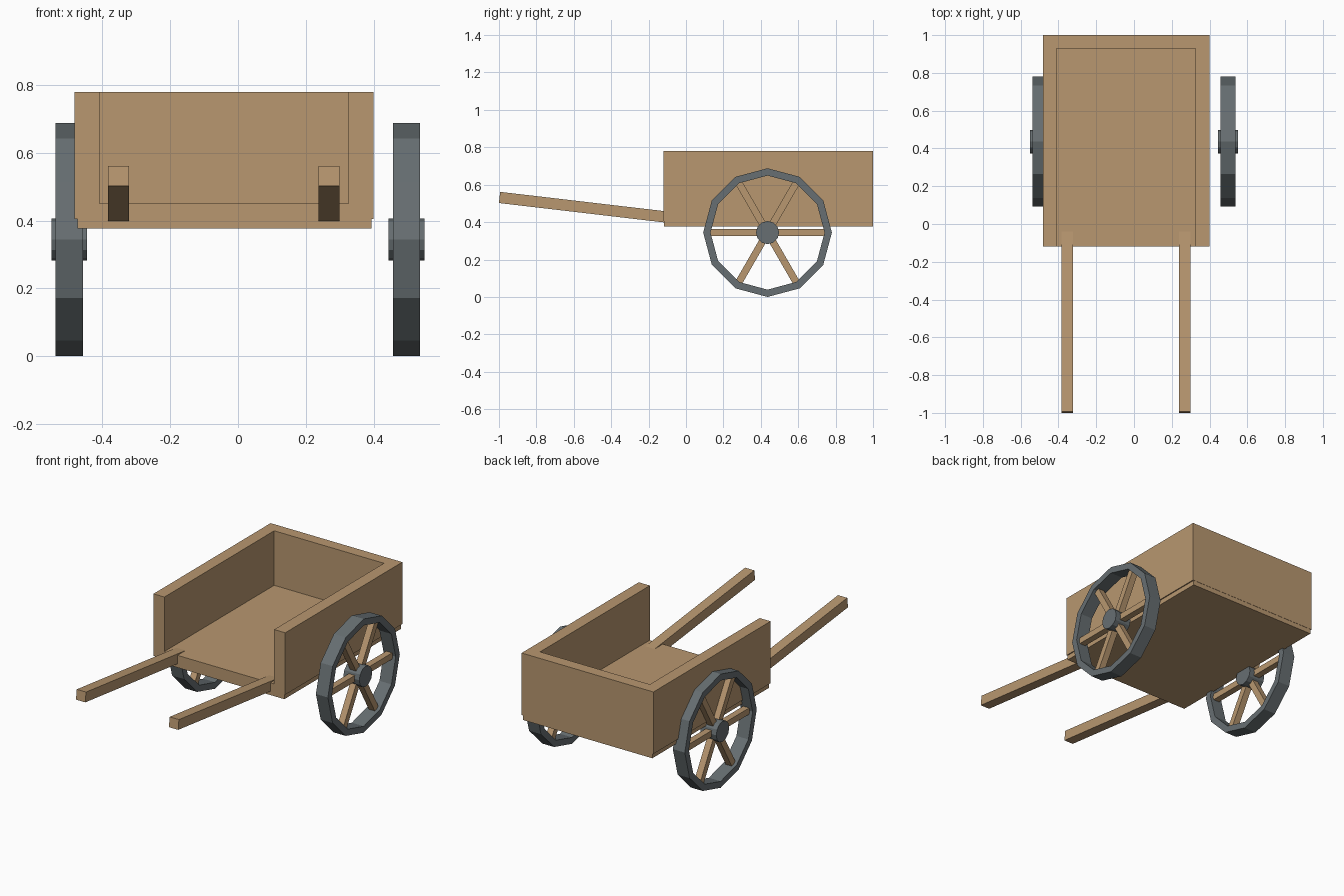
import bpy, bmesh
from math import cos, sin, pi, atan2, hypot
from mathutils import Matrix, Vector

if "Cube" in bpy.data.objects:
    bpy.data.objects.remove(bpy.data.objects["Cube"])


def material(name, color):
    m = bpy.data.materials.new(name)
    m.diffuse_color = color
    m.use_nodes = True
    m.node_tree.nodes["Principled BSDF"].inputs["Base Color"].default_value = m.diffuse_color
    return m


WOOD = material("wood", (0.48, 0.31, 0.162, 1))
IRON = material("iron", (0.135, 0.158, 0.168, 1))


def finish(name, bm, mat):
    bmesh.ops.recalc_face_normals(bm, faces=bm.faces)
    me = bpy.data.meshes.new(name)
    bm.to_mesh(me)
    bm.free()
    me.materials.append(mat)
    ob = bpy.data.objects.new(name, me)
    bpy.context.collection.objects.link(ob)
    return ob


def add_box(bm, center, size, rot_x=0.0):
    mat = Matrix.Translation(center) @ Matrix.Rotation(rot_x, 4, 'X') @ Matrix.Diagonal((*size, 1))
    bmesh.ops.create_cube(bm, size=1, matrix=mat)


def extrude_profile(name, points, height, mat):
    bm = bmesh.new()
    face = bm.faces.new([bm.verts.new(p) for p in points])
    ext = bmesh.ops.extrude_face_region(bm, geom=[face])
    verts = [v for v in ext["geom"] if isinstance(v, bmesh.types.BMVert)]
    bmesh.ops.translate(bm, verts=verts, vec=(0, 0, height))
    return finish(name, bm, mat)


# Floor of the cart
bm = bmesh.new()
add_box(bm, (-0.04, 0.44, 0.413), (0.867, 1.117, 0.074))
finish("floor", bm, WOOD)

# U-shaped walls, open at the front
x0, x1, y0, y1 = -0.482, 0.40, -0.12, 1.0
i0, i1, iy = -0.409, 0.326, 0.93
outline = [(x0, y0), (i0, y0), (i0, iy), (i1, iy), (i1, y0), (x1, y0), (x1, y1), (x0, y1)]
extrude_profile("walls", [(x, y, 0.405) for x, y in outline], 0.375, WOOD)

# Sloping handles
start, end = Vector((0, -0.997, 0.532)), Vector((0, 0.0, 0.415))
d = end - start
for side, x in (("left", -0.353), ("right", 0.269)):
    bm = bmesh.new()
    mid = (start + end) / 2
    add_box(bm, (x, mid.y, mid.z), (0.062, hypot(d.y, d.z), 0.06), atan2(d.z, d.y))
    finish(side + "_handle", bm, WOOD)

# Wheels: twelve-sided rim, hub and spokes
CY, CZ, SIDES = 0.436, 0.344, 12
for side, cx in (("left", -0.498), ("right", 0.497)):
    bm = bmesh.new()
    section = [(-0.04, 0.305), (0.04, 0.305), (0.04, 0.344), (-0.04, 0.344)]
    rings = []
    for i in range(SIDES):
        a = 2 * pi * i / SIDES
        rings.append([bm.verts.new((cx + x, CY + r * cos(a), CZ + r * sin(a))) for x, r in section])
    for i in range(SIDES):
        a, b = rings[i], rings[(i + 1) % SIDES]
        for k in range(4):
            n = (k + 1) % 4
            bm.faces.new((a[k], a[n], b[n], b[k]))
    finish(side + "_wheel_rim", bm, IRON)

    bm = bmesh.new()
    bmesh.ops.create_cone(bm, cap_ends=True, segments=SIDES, radius1=0.062, radius2=0.062, depth=0.106,
                          matrix=Matrix.Translation((cx, CY, CZ)) @ Matrix.Rotation(pi / 2, 4, 'Y'))
    finish(side + "_wheel_hub", bm, IRON)

    bm = bmesh.new()
    for i in range(6):
        a = i * pi / 3
        add_box(bm, (cx, CY + 0.17 * cos(a), CZ + 0.17 * sin(a)), (0.04, 0.27, 0.038), a)
    finish(side + "_wheel_spokes", bm, WOOD)
